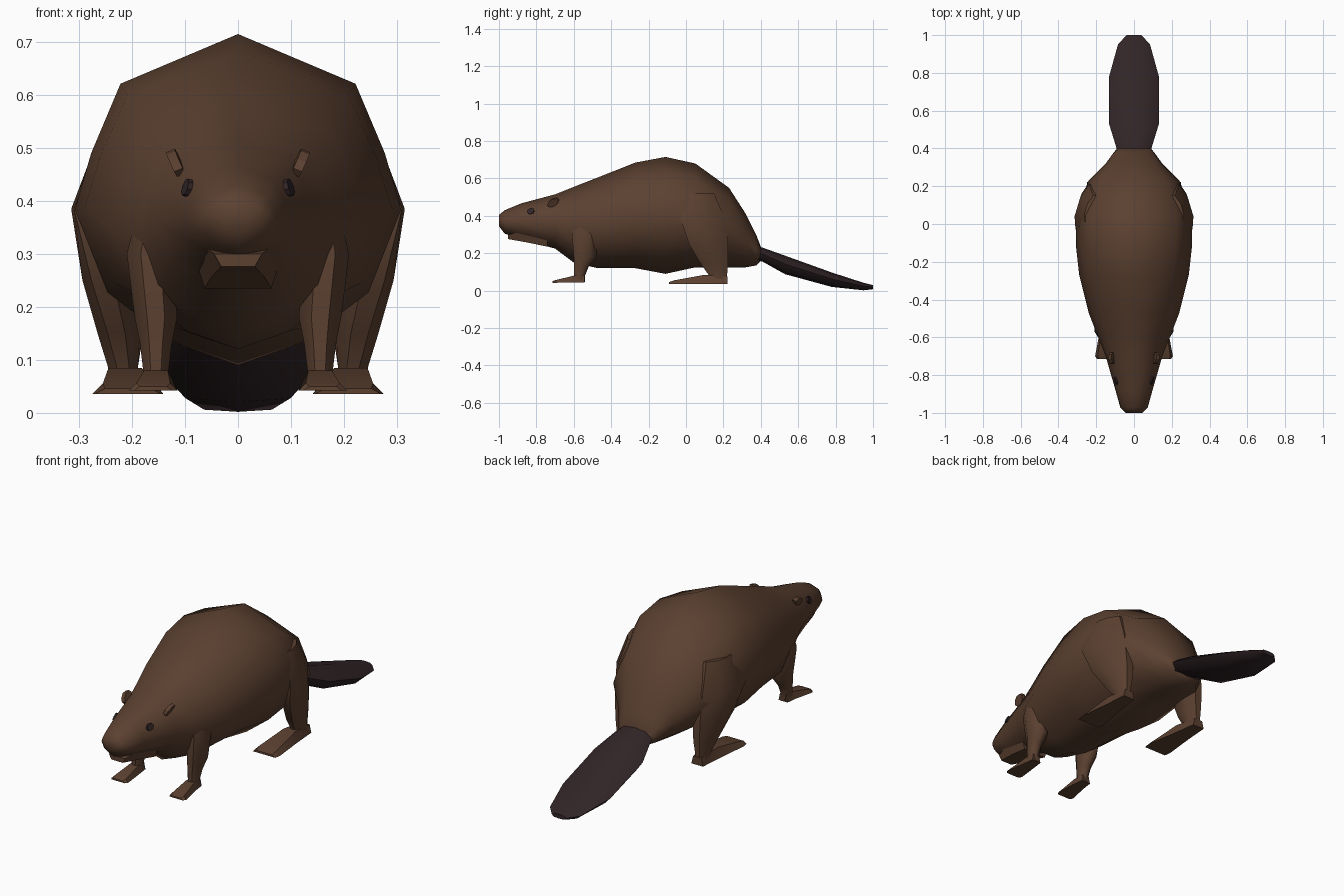
import bpy, bmesh, math
from mathutils import Vector


def material(name, col):
    m = bpy.data.materials.new(name)
    m.diffuse_color = (*col, 1)
    return m


FUR = material("brown fur", (0.105, 0.052, 0.030))
DARK = material("dark skin", (0.031, 0.018, 0.020))


def loft(name, rings, mat, angle=50, mirror=False):
    """Skin a list of equal-length point rings and cap both ends."""
    bm = bmesh.new()
    vs = [[bm.verts.new(p) for p in r] for r in rings]
    n = len(vs[0])
    for a, b in zip(vs, vs[1:]):
        for i in range(n):
            bm.faces.new((a[i], a[(i + 1) % n], b[(i + 1) % n], b[i]))
    bm.faces.new(vs[0])
    bm.faces.new(vs[-1])
    bmesh.ops.recalc_face_normals(bm, faces=bm.faces)
    me = bpy.data.meshes.new(name)
    bm.to_mesh(me)
    bm.free()
    me.materials.append(mat)
    ob = bpy.data.objects.new(name, me)
    bpy.context.collection.objects.link(ob)
    bpy.ops.object.select_all(action='DESELECT')
    ob.select_set(True)
    bpy.context.view_layer.objects.active = ob
    bpy.ops.object.shade_smooth_by_angle(angle=math.radians(angle))
    if mirror:
        ob.modifiers.new("Mirror", 'MIRROR').use_clip = False
    return ob


def section(half, y, w, z0, z1):
    """Cross-section in xz from a normalised half profile (x 0..1, z 0..1)."""
    pts = half + [(-x, z) for x, z in reversed(half) if x > 0]
    return [Vector((x * w, y, z0 + z * (z1 - z0))) for x, z in pts]


def oval(cx, cy, z, rx, ry, skew=0, n=8):
    """Horizontal ring for legs; skew pushes the front edge outward."""
    out = []
    for i in range(n):
        a = 2 * math.pi * (i + 0.5) / n
        dx, dy = rx * math.cos(a) * 1.08, ry * math.sin(a) * 1.08
        out.append(Vector((cx + dx - skew * dy, cy + dy, z)))
    return out


# Body and head, nose to rump: y, half width, bottom, top
BODY = [(0, 1), (0.72, 0.85), (0.9, 0.64), (1, 0.47), (0.8, 0.22), (0.4, 0.07), (0, 0)]
rings = [(-1.0, 0.045, 0.345, 0.405), (-0.97, 0.073, 0.305, 0.43),
         (-0.88, 0.098, 0.275, 0.467), (-0.70, 0.15, 0.225, 0.515),
         (-0.60, 0.19, 0.15, 0.555), (-0.47, 0.24, 0.12, 0.606),
         (-0.27, 0.29, 0.12, 0.685), (-0.11, 0.308, 0.09, 0.715),
         (0.05, 0.305, 0.125, 0.68), (0.23, 0.24, 0.125, 0.55),
         (0.32, 0.15, 0.125, 0.41), (0.375, 0.11, 0.135, 0.30),
         (0.40, 0.09, 0.16, 0.235)]
loft("body", [section(BODY, *r) for r in rings], FUR, 60)

# Lower jaw
JAW = [(0, 1), (1, 1), (0.7, 0), (0, 0)]
loft("jaw", [section(JAW, *r) for r in
             [(-0.952, 0.045, 0.276, 0.30), (-0.85, 0.07, 0.258, 0.32),
              (-0.74, 0.09, 0.235, 0.32)]], FUR)

# Flat paddle tail
TAIL = [(0, 1), (0.65, 0.9), (1, 0.55), (0.75, 0.1), (0, 0)]
loft("tail", [section(TAIL, *r) for r in
              [(0.37, 0.085, 0.165, 0.238), (0.41, 0.095, 0.155, 0.23),
               (0.53, 0.132, 0.088, 0.187), (0.78, 0.132, 0.02, 0.097),
               (0.95, 0.085, 0.002, 0.042), (1.0, 0.04, 0.008, 0.03)]], DARK)

# Front and hind legs
loft("front_leg", [oval(*r) for r in
                   [(0.155, -0.54, 0.40, 0.03, 0.05), (0.165, -0.54, 0.30, 0.045, 0.07),
                    (0.155, -0.54, 0.18, 0.04, 0.06), (0.155, -0.56, 0.13, 0.03, 0.04),
                    (0.155, -0.57, 0.08, 0.024, 0.03), (0.155, -0.57, 0.046, 0.024, 0.03)]],
     FUR, mirror=True)
loft("hind_leg", [oval(*r) for r in
                  [(0.225, 0.08, 0.52, 0.03, 0.07, 0.3), (0.255, 0.09, 0.385, 0.045, 0.12, 0.3),
                   (0.235, 0.12, 0.25, 0.05, 0.105, 0.2), (0.222, 0.15, 0.15, 0.04, 0.075, 0.1),
                   (0.217, 0.17, 0.085, 0.028, 0.05), (0.217, 0.175, 0.036, 0.028, 0.045)]],
     FUR, mirror=True)


# Feet: wedge from heel to toes, each row y, centre x, half width, bottom, top
def foot(name, rows):
    loft(name, [[Vector((cx - w, y, z0)), Vector((cx + w, y, z0)),
                 Vector((cx + w * 0.7, y, z1)), Vector((cx - w * 0.7, y, z1))]
                for y, cx, w, z0, z1 in rows], FUR, 30, True)


foot("front_foot", [(-0.543, 0.155, 0.025, 0.045, 0.08), (-0.60, 0.155, 0.032, 0.045, 0.08),
                    (-0.70, 0.16, 0.046, 0.042, 0.056), (-0.715, 0.16, 0.036, 0.042, 0.05)])
foot("hind_foot", [(0.222, 0.217, 0.032, 0.036, 0.075), (0.10, 0.213, 0.045, 0.036, 0.085),
                   (-0.06, 0.208, 0.067, 0.036, 0.056), (-0.092, 0.208, 0.062, 0.036, 0.046)])


# Eyes and ears: small flat ovals set on the sides of the head
def plate(name, centre, along, up, la, lu, out, thick, mat):
    c, a, u, o = (Vector(v) for v in (centre, along, up, out))
    a.normalize(), u.normalize(), o.normalize()
    rs = [[c + a * la * math.cos(t * math.pi / 4) + u * lu * math.sin(t * math.pi / 4) + o * d
           for t in range(8)] for d in (-thick / 2, thick / 2)]
    loft(name, rs, mat, 30, True)


plate("eye", (0.096, -0.83, 0.425), (0.25, 1, 0.15), (-0.35, 0, 1), 0.02, 0.017,
      (1, -0.3, 0.3), 0.009, DARK)
plate("ear", (0.117, -0.71, 0.472), (0.15, 1, 0.45), (0.5, -0.2, 1), 0.033, 0.022,
      (1, -0.2, -0.4), 0.018, FUR)
